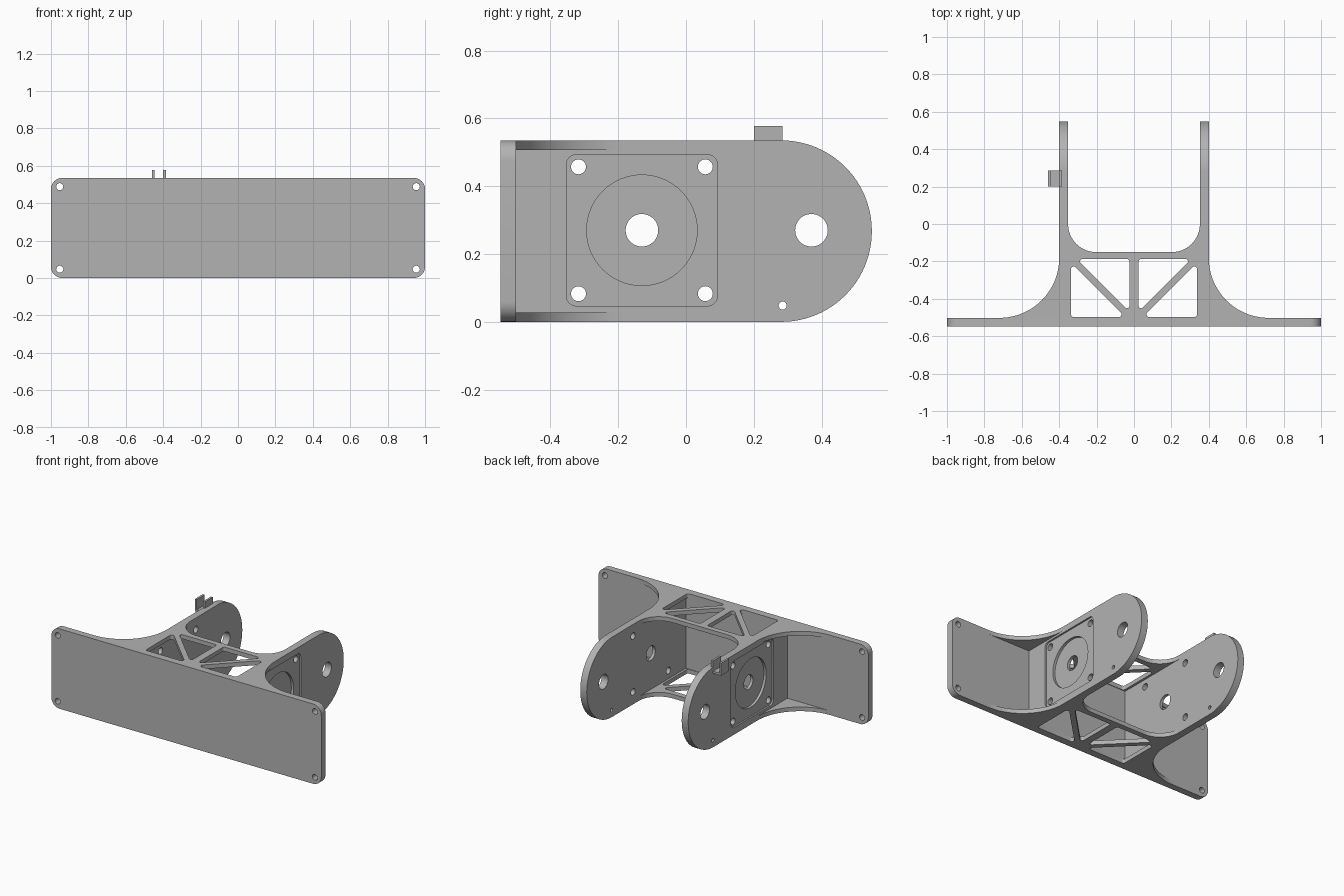
import bpy
import bmesh
from math import pi, sin, cos, tan
from mathutils import Matrix, Vector

if "Cube" in bpy.data.objects:
    bpy.data.objects.remove(bpy.data.objects["Cube"])

H = 0.535          # overall bracket height
T = 0.028          # flange thickness
FRONT, BACK = -0.547, -0.502   # mounting plate faces
IN, OUT = 0.352, 0.40          # arm faces

grey = bpy.data.materials.new("plain grey")
grey.use_nodes = True
grey.diffuse_color = (0.45, 0.45, 0.45, 1)
grey.node_tree.nodes["Principled BSDF"].inputs["Base Color"].default_value = (0.45, 0.45, 0.45, 1)

# Extrusion frames: local x, y are the profile, local z is the depth
ALONG_X = Matrix(((0, 0, 1), (1, 0, 0), (0, 1, 0))).to_4x4()    # profile (y, z)
ALONG_Y = Matrix(((1, 0, 0), (0, 0, -1), (0, 1, 0))).to_4x4()   # profile (x, z), depth is -y
ALONG_Z = Matrix.Identity(4)                                    # profile (x, y)


def circle(x, y, r, n=48):
    return [(x + r * cos(2 * pi * i / n), y + r * sin(2 * pi * i / n)) for i in range(n)]


def rounded(points, n=8):
    """Polygon whose corners (x, y, radius) are replaced by arcs."""
    out = []
    for i, (x, y, r) in enumerate(points):
        p = Vector((x, y))
        if r == 0:
            out.append((x, y))
            continue
        a = (Vector(points[i - 1][:2]) - p).normalized()
        b = (Vector(points[(i + 1) % len(points)][:2]) - p).normalized()
        half = a.angle(b) / 2
        centre = p + (a + b).normalized() * r / sin(half)
        u = p + a * r / tan(half) - centre
        v = p + b * r / tan(half) - centre
        w = pi - 2 * half
        for k in range(n + 1):
            t = k / n
            out.append(tuple(centre + (u * sin((1 - t) * w) + v * sin(t * w)) / sin(w)))
    return out


def box(x0, x1, y0, y1, r):
    return rounded([(x0, y0, r), (x1, y0, r), (x1, y1, r), (x0, y1, r)])


def evaluated_mesh(obj):
    graph = bpy.context.evaluated_depsgraph_get()
    return bpy.data.meshes.new_from_object(obj.evaluated_get(graph), depsgraph=graph)


def prism(name, frame, lo, hi, outline, holes=()):
    """Extrude a flat outline with holes between two depths."""
    curve = bpy.data.curves.new(name, 'CURVE')
    curve.dimensions = '2D'
    curve.fill_mode = 'BOTH'
    curve.extrude = (hi - lo) / 2
    for loop in [outline, *holes]:
        spline = curve.splines.new('POLY')
        spline.points.add(len(loop) - 1)
        for point, (x, y) in zip(spline.points, loop):
            point.co = (x, y, 0, 1)
        spline.use_cyclic_u = True
    temp = bpy.data.objects.new("temp", curve)
    bpy.context.collection.objects.link(temp)
    mesh = evaluated_mesh(temp)
    bpy.data.objects.remove(temp)
    mesh.transform(frame @ Matrix.Translation((0, 0, (lo + hi) / 2)))
    bm = bmesh.new()
    bm.from_mesh(mesh)
    bmesh.ops.remove_doubles(bm, verts=bm.verts, dist=1e-5)
    bmesh.ops.recalc_face_normals(bm, faces=bm.faces)
    bm.to_mesh(mesh)
    bm.free()
    mesh.materials.clear()
    mesh.materials.append(grey)
    obj = bpy.data.objects.new(name, mesh)
    bpy.context.collection.objects.link(obj)
    return obj


def cut(obj, cutter):
    mod = obj.modifiers.new("recess", 'BOOLEAN')
    mod.operation = 'DIFFERENCE'
    mod.solver = 'EXACT'
    mod.object = cutter
    mesh = evaluated_mesh(obj)
    obj.modifiers.clear()
    obj.data = mesh
    bpy.data.objects.remove(cutter)


parts = []

# Mounting plate with four corner screw holes
plate_holes = [circle(sx * 0.953, z, 0.019, 24) for sx in (-1, 1) for z in (0.047, H - 0.047)]
parts.append(prism("mounting_plate", ALONG_Y, -BACK, -FRONT, box(-1, 1, 0, H, 0.06), plate_holes))

# Top and bottom flanges: flared outside, rounded throat, triangular truss openings
half = [(0.73, BACK - 0.01, 0), (0.73, BACK, 0), (OUT, BACK, 0.32), (OUT, 0, 0),
        (IN, 0, 0), (IN, -0.15, 0.149)]
outline = rounded(half + [(-x, y, r) for x, y, r in reversed(half)], 20)
openings = []
for s in (-1, 1):
    inner = [(0.025, -0.187, 0.013), (0.307, -0.187, 0.013), (0.025, -0.469, 0.013)]
    outer = [(0.337, -0.498, 0.015), (0.337, -0.206, 0.015), (0.045, -0.498, 0.015)]
    openings += [rounded([(s * x, y, r) for x, y, r in tri]) for tri in (inner, outer)]
for name, z in (("bottom_flange", 0), ("top_flange", H - T)):
    parts.append(prism(name, ALONG_Z, z, z + T, outline, openings))

# Side arms: round ended, notched to fit between the flanges
R = H / 2 - 0.0005
TIP = 0.548
arm_outline = rounded([(BACK, T, 0), (0, T, 0), (0, 0, 0), (TIP, 0, R), (TIP, H, R),
                       (0, H, 0), (0, H - T, 0), (BACK, H - T, 0)], 24)
CY, CZ = -0.13, 0.27
arm_holes = [circle(CY, CZ, 0.048), circle(0.37, CZ, 0.048), circle(0.285, 0.048, 0.012, 20)]
arm_holes += [circle(CY + dy, CZ + dz, 0.022, 28) for dy in (-0.187, 0.187) for dz in (-0.187, 0.187)]
pad = box(CY - 0.223, CY + 0.223, CZ - 0.223, CZ + 0.223, 0.03)
for side, s in (("left", 1), ("right", -1)):
    arm = prism(side + "_arm", ALONG_X, *sorted((s * IN, s * OUT)), arm_outline, arm_holes)
    # Square seat and deeper round pocket on the outer face
    for shape, depth in ((pad, 0.011), (circle(CY, CZ, 0.163, 64), 0.028)):
        cut(arm, prism("cutter", ALONG_X, *sorted((s * (OUT - depth), s * (OUT + 0.02))), shape))
    parts.append(arm)

# Small cable clip on the right arm
hook = [(-0.46, 0.495), (-OUT, 0.495), (-OUT, 0.51), (-0.446, 0.51), (-0.446, 0.578), (-0.46, 0.578)]
prong = [(-OUT, H), (-0.386, H), (-0.386, 0.578), (-OUT, 0.578)]
for name, shape in (("clip_hook", hook), ("clip_prong", prong)):
    parts.append(prism(name, ALONG_Y, -0.285, -0.2, shape))

# Smooth the arcs, keep the edges sharp
bpy.ops.object.select_all(action='DESELECT')
for obj in parts:
    obj.select_set(True)
bpy.context.view_layer.objects.active = parts[0]
bpy.ops.object.shade_smooth_by_angle(angle=pi / 6)
